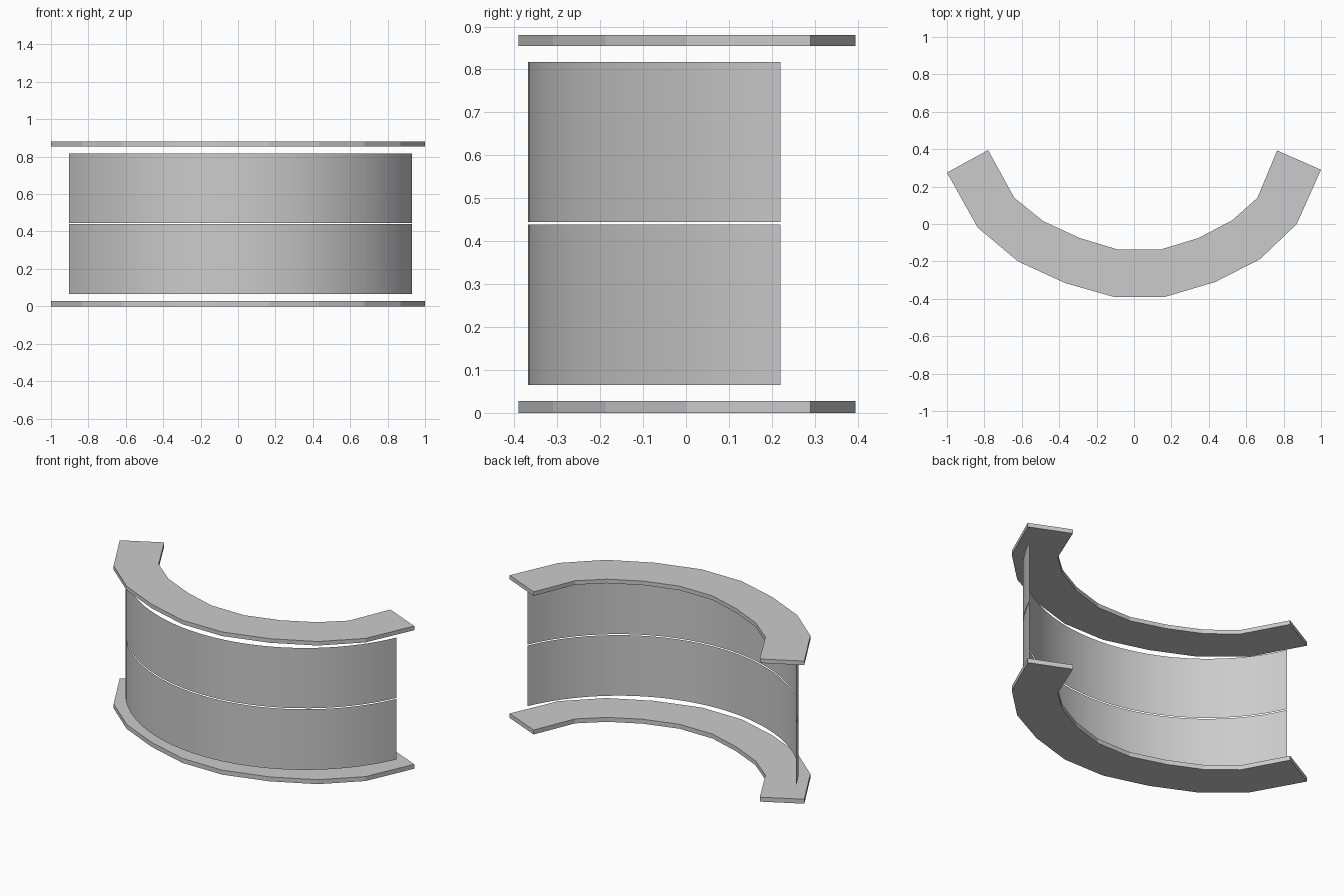
import bpy, bmesh, math

cube = bpy.data.objects.get("Cube")
if cube:
    bpy.data.objects.remove(cube, do_unlink=True)

grey = bpy.data.materials.new("light grey")
grey.use_nodes = True
COLOR = (0.6, 0.6, 0.6, 1)
grey.diffuse_color = COLOR
grey.node_tree.nodes["Principled BSDF"].inputs["Base Color"].default_value = COLOR


def finish(name, bm):
    mesh = bpy.data.meshes.new(name)
    bm.to_mesh(mesh)
    bm.free()
    mesh.materials.append(grey)
    obj = bpy.data.objects.new(name, mesh)
    bpy.context.collection.objects.link(obj)
    return obj


# Flat faceted rim outline: outer edge, then inner edge, each from -x to +x
OUTER = [(-1, .275), (-.835, -.02), (-.62, -.2), (-.37, -.315), (-.107, -.39),
         (.165, -.39), (.435, -.31), (.675, -.187), (.87, 0), (1, .29)]
INNER = [(-.78, .395), (-.64, .14), (-.485, .015), (-.29, -.075), (-.085, -.137),
         (.14, -.137), (.345, -.075), (.525, .02), (.66, .14), (.765, .393)]


def rim(name, z0, z1):
    bm = bmesh.new()
    face = bm.faces.new([bm.verts.new((x, y, z0)) for x, y in OUTER + INNER[::-1]])
    top = bmesh.ops.extrude_face_region(bm, geom=[face], use_keep_orig=True)["geom"]
    bmesh.ops.translate(bm, vec=(0, 0, z1 - z0),
                        verts=[v for v in top if isinstance(v, bmesh.types.BMVert)])
    bmesh.ops.recalc_face_normals(bm, faces=bm.faces)
    return finish(name, bm)


# Thin curved sheet on a circular arc, facing outward to the front
CENTRE, RADIUS, HALF_ANGLE, STEPS = (.0125, .64), 1.008, math.radians(65.4), 32


def panel(name, z0, z1):
    bm = bmesh.new()
    columns = []
    for i in range(STEPS + 1):
        a = HALF_ANGLE * (2 * i / STEPS - 1)
        x = CENTRE[0] + RADIUS * math.sin(a)
        y = CENTRE[1] - RADIUS * math.cos(a)
        columns.append([bm.verts.new((x, y, z)) for z in (z0, z1)])
    for (a, b), (c, d) in zip(columns, columns[1:]):
        bm.faces.new((a, c, d, b)).smooth = True
    return finish(name, bm)


rim("bottom_rim", 0, .0275)
rim("top_rim", .855, .88)
panel("lower_panel", .065, .439)
panel("upper_panel", .445, .817)
